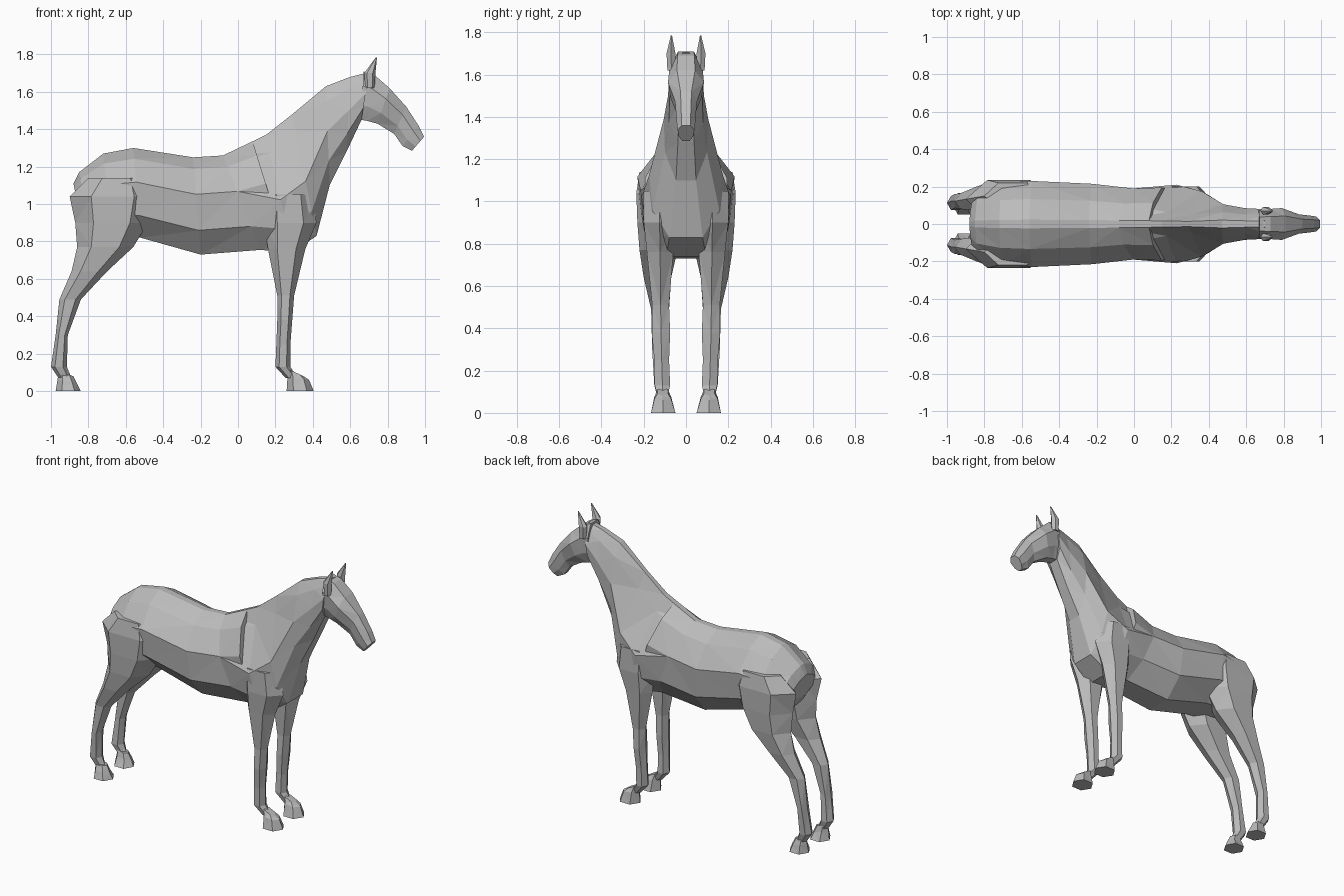
import bpy
import bmesh
from math import cos, sin, pi
from mathutils import Vector

cube = bpy.data.objects.get("Cube")
if cube:
    bpy.data.objects.remove(cube, do_unlink=True)

coat = bpy.data.materials.new("grey coat")
coat.use_nodes = True
GREY = (0.5, 0.5, 0.5, 1)
coat.diffuse_color = GREY
coat.node_tree.nodes["Principled BSDF"].inputs["Base Color"].default_value = GREY


def loft(name, rings, side=1):
    """Skin a list of point rings, cap both ends and triangulate into facets."""
    bm = bmesh.new()
    loops = [[bm.verts.new((p[0], p[1] * side, p[2])) for p in ring] for ring in rings]
    for a, b in zip(loops, loops[1:]):
        for i in range(len(a)):
            j = (i + 1) % len(a)
            bm.faces.new((a[i], a[j], b[j], b[i]))
    bm.faces.new(loops[0])
    bm.faces.new(loops[-1])
    bmesh.ops.triangulate(bm, faces=bm.faces[:])
    bmesh.ops.recalc_face_normals(bm, faces=bm.faces[:])
    mesh = bpy.data.meshes.new(name)
    bm.to_mesh(mesh)
    bm.free()
    mesh.materials.append(coat)
    obj = bpy.data.objects.new(name, mesh)
    bpy.context.collection.objects.link(obj)
    return obj


def hoop(profile, top, bottom, width):
    """Symmetric ring from a top point to a bottom point; profile is (drop, width)."""
    a, b = Vector((top[0], 0, top[1])), Vector((bottom[0], 0, bottom[1]))
    half = [(a.lerp(b, t), w * width) for t, w in profile]
    return ([(p.x, y, p.z) for p, y in half] +
            [(p.x, -y, p.z) for p, y in reversed(half)])


def slab(z, x0, x1, y0, y1, tilt=0):
    """Level six-sided ring that fills the given box; tilt raises its front."""
    ring = []
    for k in range(6):
        c, s = cos(k * pi / 3), sin(k * pi / 3) / sin(pi / 3)
        ring.append(((x0 + x1) / 2 + c * (x1 - x0) / 2,
                     (y0 + y1) / 2 + s * (y1 - y0) / 2, z + c * tilt))
    return ring


# Trunk and neck: back line, belly line, half width
BODY = [(0, .1), (.12, .58), (.38, 1), (.75, .92), (1, .4)]
trunk = [
    ((-.88, 1.11), (-.85, .96), .11),
    ((-.85, 1.17), (-.79, .88), .18),
    ((-.72, 1.27), (-.68, .83), .22),
    ((-.56, 1.30), (-.52, .82), .23),
    ((-.24, 1.25), (-.20, .73), .215),
    ((-.08, 1.26), (.12, .755), .19),
]
loft("trunk", [hoop(BODY, *r) for r in trunk + [((.08, 1.33), (.26, .75), .195)]])

# Shoulders and neck, widest low down at the chest
CHEST = [(0, .08), (.15, .3), (.55, 1), (.8, .9), (1, .45)]
NECK = [(0, .2), (.15, .6), (.45, 1), (.75, .95), (1, .45)]
loft("chest_and_neck", [
    hoop(BODY, *trunk[-1]),
    hoop(CHEST, (.15, 1.37), (.29, .74), .21),
    hoop(CHEST, (.29, 1.48), (.42, .83), .175),
    hoop(NECK, (.47, 1.63), (.49, 1.10), .105),
    hoop(NECK, (.60, 1.68), (.58, 1.28), .085),
    hoop(NECK, (.70, 1.705), (.66, 1.45), .08),
])

# Head with flat forehead and tapering muzzle
FACE = [(0, .5), (.3, 1), (.7, .85), (1, .4)]
loft("head", [hoop(FACE, *r) for r in [
    ((.67, 1.71), (.66, 1.45), .075),
    ((.73, 1.69), (.69, 1.445), .08),
    ((.81, 1.62), (.745, 1.43), .085),
    ((.90, 1.52), (.835, 1.375), .052),
    ((.965, 1.42), (.88, 1.31), .045),
    ((.995, 1.36), (.93, 1.285), .04),
]])

# Legs, upper joint to fetlock: height, back, front, inner, outer
FRONT_LEG = [
    (1.05, .14, .40, .05, .20), (.90, .14, .42, .05, .20),
    (.76, .16, .36, .06, .185), (.51, .21, .30, .08, .16),
    (.38, .21, .29, .075, .162), (.25, .205, .28, .08, .15),
    (.13, .20, .28, .075, .148), (.07, .255, .32, .09, .13),
]
HIND_LEG = [
    (1.14, -.80, -.50, .08, .22), (1.04, -.90, -.44, .03, .235),
    (.90, -.87, -.48, .02, .23), (.77, -.86, -.56, .04, .22),
    (.64, -.89, -.70, .07, .20), (.49, -.955, -.84, .08, .165),
    (.30, -.975, -.91, .085, .16), (.13, -1.0, -.915, .075, .15),
    (.07, -.96, -.89, .09, .135),
]
FRONT_HOOF = [(.10, .265, .35, .085, .135, -.02), (.07, .265, .38, .07, .15, -.01),
              (0, .26, .405, .05, .165)]
HIND_HOOF = [(.09, -.96, -.88, .085, .135, -.01), (.05, -.965, -.86, .075, .15, -.01),
             (0, -.975, -.84, .05, .165)]

# Ear rings lean forward to a narrow tip
EAR = [(1.62, .68, .73, .05, .088), (1.70, .675, .735, .05, .092),
       (1.785, .737, .743, .066, .072)]

for label, side in (("left", 1), ("right", -1)):
    for part, rows in (("front_leg", FRONT_LEG), ("hind_leg", HIND_LEG),
                       ("front_hoof", FRONT_HOOF), ("hind_hoof", HIND_HOOF),
                       ("ear", EAR)):
        loft(label + "_" + part, [slab(*r) for r in rows], side)
